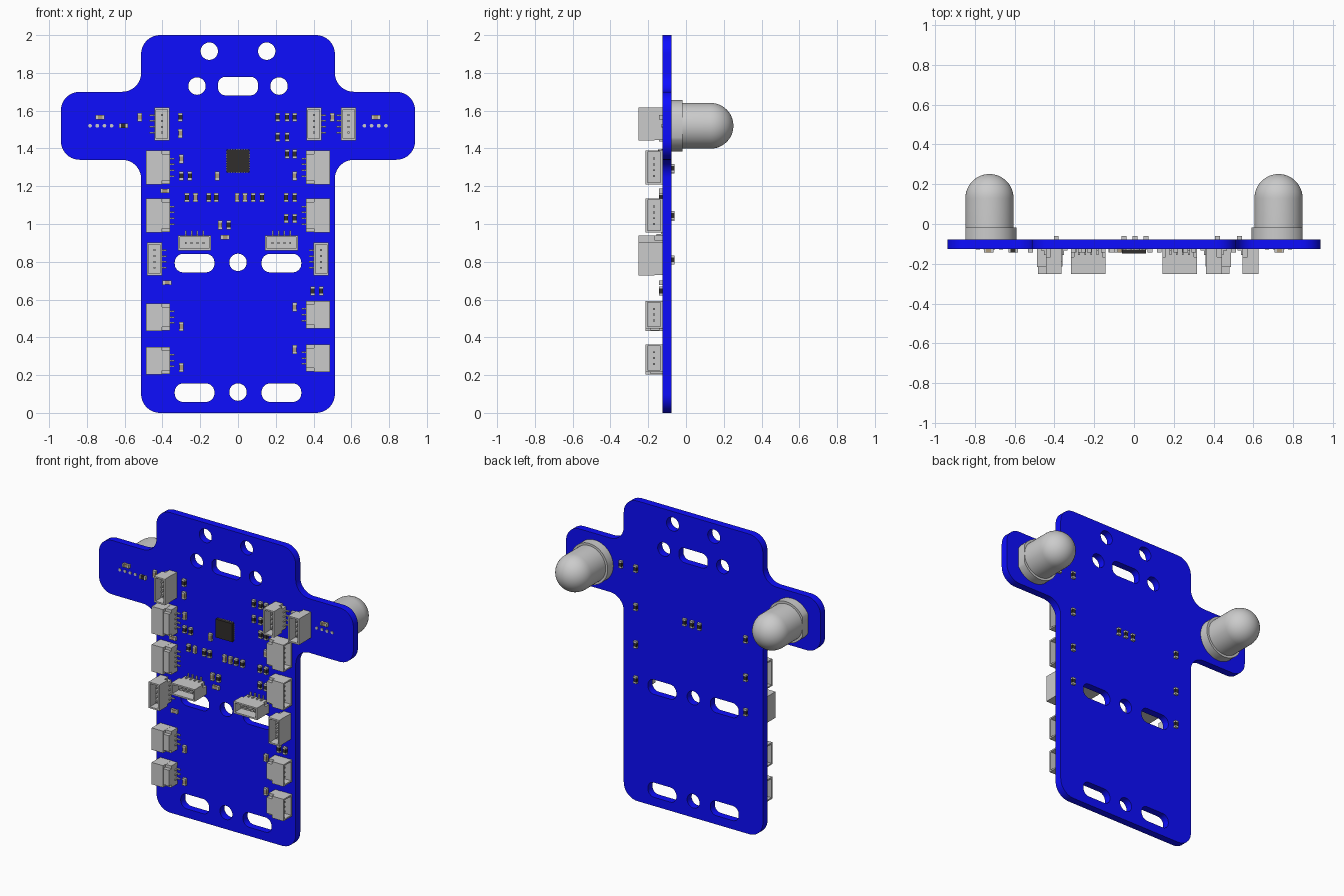
import bpy, bmesh, math
from mathutils import Matrix, Vector

if "Cube" in bpy.data.objects:
    bpy.data.objects.remove(bpy.data.objects["Cube"])

FRONT, BACK = -0.125, -0.077          # board faces along y


def material(name, color):
    m = bpy.data.materials.new(name)
    m.diffuse_color = (*color, 1)
    m.use_nodes = True
    m.node_tree.nodes["Principled BSDF"].inputs["Base Color"].default_value = m.diffuse_color
    return m


blue = material("board_blue", (0.004, 0.004, 1.0))
black = material("chip_black", (0.03, 0.027, 0.025))
tan = material("capacitor_tan", (0.42, 0.33, 0.2))


def box(bm, c, s):
    r = bmesh.ops.create_cube(bm, size=1, matrix=Matrix.Translation(c) @ Matrix.Diagonal((*s, 1)))
    return r["verts"]


def finish(bm, name, mat=None, matrix=None, smooth=False):
    bmesh.ops.recalc_face_normals(bm, faces=bm.faces[:])
    me = bpy.data.meshes.new(name)
    bm.to_mesh(me)
    bm.free()
    ob = bpy.data.objects.new(name, me)
    bpy.context.collection.objects.link(ob)
    if mat:
        me.materials.append(mat)
    if matrix:
        ob.matrix_world = matrix
    if smooth:
        smooth_by_angle(ob)
    return ob


def smooth_by_angle(ob):
    bpy.ops.object.select_all(action='DESELECT')
    ob.select_set(True)
    bpy.context.view_layer.objects.active = ob
    bpy.ops.object.shade_smooth_by_angle(angle=math.radians(35))


# --- Board: rounded outline and holes as one filled 2D curve ---
def rounded(points, r, n=10):
    out = []
    pts = [Vector(p) for p in points]
    for i, p in enumerate(pts):
        a = (pts[i - 1] - p).normalized()
        b = (pts[(i + 1) % len(pts)] - p).normalized()
        for k in range(n + 1):
            t = math.pi / 2 * k / n
            out.append(p + r * (a + b) - r * (math.cos(t) * b + math.sin(t) * a))
    return out


def slot(x, z, w, h, r):
    return rounded([(x - w, z - h), (x + w, z - h), (x + w, z + h), (x - w, z + h)], r)


half = [(0.513, 0), (0.513, 1.34), (0.938, 1.34), (0.938, 1.70), (0.513, 1.70), (0.513, 2.0)]
loops = [rounded(half + [(-x, z) for x, z in reversed(half)], 0.1)]
circles = [(-0.152, 1.915), (0.152, 1.915), (-0.217, 1.73), (0.217, 1.73), (0, 0.797), (0, 0.11)]
loops += [slot(x, z, 0.046, 0.046, 0.0459) for x, z in circles]
loops += [slot(0, 1.73, 0.106, 0.049, 0.04)]
loops += [slot(s * 0.23, z, 0.105, 0.049, 0.045) for s in (-1, 1) for z in (0.793, 0.107)]

cu = bpy.data.curves.new("circuit_board", 'CURVE')
cu.dimensions = '2D'
cu.fill_mode = 'BOTH'
cu.extrude = (BACK - FRONT) / 2
for loop in loops:
    sp = cu.splines.new('POLY')
    sp.points.add(len(loop) - 1)
    for pt, co in zip(sp.points, loop):
        pt.co = (co.x, co.y, 0, 1)
    sp.use_cyclic_u = True
board = bpy.data.objects.new("circuit_board", cu)
bpy.context.collection.objects.link(board)
board.location.y = (FRONT + BACK) / 2
board.rotation_euler.x = math.pi / 2
cu.materials.append(blue)
bpy.context.view_layer.objects.active = board
board.select_set(True)
bpy.ops.object.convert(target='MESH')
smooth_by_angle(board)

# --- Domed lamps on the back, flange flat facing outward, leads poking through the front ---
for side, label in ((-1, "left"), (1, "right")):
    place = Matrix.Translation((side * 0.726, 0, 1.52)) @ Matrix.Diagonal((side, 1, 1, 1))
    bm = bmesh.new()
    prof = [(0.121, BACK), (0.121, 0.13)]
    prof += [(0.121 * math.cos(t * math.pi / 24), 0.13 + 0.121 * math.sin(t * math.pi / 24)) for t in range(1, 13)]
    vs = [bm.verts.new((r, y, 0)) for r, y in prof]
    es = [bm.edges.new(p) for p in zip(vs, vs[1:])]
    bmesh.ops.spin(bm, geom=vs + es, cent=(0, 0, 0), axis=(0, 1, 0), angle=2 * math.pi, steps=48)
    bmesh.ops.remove_doubles(bm, verts=bm.verts[:], dist=1e-4)
    finish(bm, label + "_lamp_dome", None, place, True)

    bm = bmesh.new()
    flat = math.acos(0.121 / 0.136)
    arc = [flat + (2 * math.pi - 2 * flat) * i / 44 for i in range(45)]
    f = bm.faces.new([bm.verts.new((0.136 * math.cos(t), BACK, 0.136 * math.sin(t))) for t in arc])
    ext = bmesh.ops.extrude_face_region(bm, geom=[f])["geom"]
    bmesh.ops.translate(bm, vec=(0, 0.059, 0), verts=[g for g in ext if isinstance(g, bmesh.types.BMVert)])
    finish(bm, label + "_lamp_flange", None, place, True)

    bm = bmesh.new()
    for i in range(4):
        m = Matrix.Translation(((i - 1.5) * 0.038, FRONT, 0)) @ Matrix.Rotation(math.pi / 2, 4, 'X')
        bmesh.ops.create_cone(bm, cap_ends=True, segments=12, radius1=0.01, radius2=0.01, depth=0.008, matrix=m)
    finish(bm, label + "_lamp_leads", None, place)


# --- Connectors: local x along the pins, legs toward -y, z away from the board ---
def connector(name, x, z, v, L, W, H, n, side_entry):
    v, w = Vector(v), Vector((0, -1, 0))
    u = v.cross(w)
    mat = Matrix.Translation((x, FRONT, z)) @ Matrix((u, v, w)).transposed().to_4x4()
    bm = bmesh.new()
    rear, o = 0.042, Vector((0, 1, 0) if side_entry else (0, 0, 1))
    # open-fronted shell
    if side_entry:
        box(bm, (0, rear / 2, H / 2), (L, W - rear, H))
    else:
        box(bm, (0, 0, (H + rear) / 2), (L, W, H - rear))
    bm.normal_update()
    face = max(bm.faces, key=lambda f: f.normal.dot(o))
    bmesh.ops.inset_region(bm, faces=[face], thickness=0.014)
    new = bmesh.ops.extrude_discrete_faces(bm, faces=[face])["faces"][0]
    bmesh.ops.translate(bm, vec=o * -0.065, verts=new.verts[:])
    # narrower rear block with low end tabs
    if side_entry:
        box(bm, (0, (rear - W) / 2, H / 2), (L - 0.04, rear, H - 0.004))
        for s in (-1, 1):
            box(bm, (s * (L / 2 - 0.011), (rear - W) / 2, H * 0.35), (0.02, rear, H * 0.7))
    else:
        box(bm, (0, 0, rear / 2), (L - 0.03, W, rear))
        for s in (-1, 1):
            box(bm, (s * (L / 2 - 0.009), W * 0.15, rear / 2), (0.016, W * 0.7, rear))
    # contacts inside and bent legs outside
    for i in range(n):
        a = (i - (n - 1) / 2) * 0.031
        if side_entry:
            box(bm, (a, W / 2 - 0.045, H / 2), (0.01, 0.05, 0.01))
        else:
            box(bm, (a, 0, H - 0.045), (0.01, 0.01, 0.05))
        box(bm, (a, -W / 2 - 0.012, 0.004), (0.008, 0.026, 0.008))
        box(bm, (a, -W / 2 - 0.004, 0.016), (0.008, 0.008, 0.03))
    finish(bm, name, None, mat)


R, Lf, D = (1, 0, 0), (-1, 0, 0), (0, 0, -1)
upright = [(-0.403, 1.53, R), (0.402, 1.53, Lf), (0.586, 1.53, R), (-0.443, 0.815, Lf),
           (0.44, 0.815, R), (-0.23, 0.9, D), (0.23, 0.9, D)]
for i, (x, z, v) in enumerate(upright):
    connector(f"upright_connector_{i + 1}", x, z, v, 0.174, 0.08, 0.127, 4, False)
for s, zs in ((-1, (1.3, 1.046, 0.507, 0.277)), (1, (1.3, 1.046, 0.52, 0.29))):
    for i, z in enumerate(zs):
        L, n = (0.18, 4) if i < 2 else (0.146, 3)
        connector(f"{'left' if s < 0 else 'right'}_side_connector_{i + 1}", s * 0.423, z,
                  (s, 0, 0), L, 0.126, 0.09, n, True)

# --- Main chip with edge pads ---
bm = bmesh.new()
box(bm, (0, FRONT - 0.013, 1.333), (0.122, 0.022, 0.122))
finish(bm, "main_chip", black)
bm = bmesh.new()
for i in range(8):
    a = (i - 3.5) * 0.0135
    for s in (-1, 1):
        box(bm, (a, FRONT - 0.002, 1.333 + s * 0.059), (0.006, 0.006, 0.008))
        box(bm, (s * 0.059, FRONT - 0.002, 1.333 + a), (0.008, 0.006, 0.006))
finish(bm, "main_chip_pads")

# --- Small surface parts: (z, dark ones, tan ones) ---
upright_rows = [
    (1.565, (-0.305, 0.21, 0.26, 0.30), (-0.52, 0.5)), (1.48, (), (-0.305,)), (1.46, (0.21, 0.26), ()),
    (1.37, (0.26, 0.30), ()), (1.345, (), (-0.30,)), (1.255, (-0.255, -0.30), (-0.11, 0.30)),
    (1.14, (-0.27, -0.155, -0.115, 0.08, 0.127, 0.255, 0.30), (-0.225, -0.005, 0.037)),
    (1.03, (0.255, 0.30), ()), (0.995, (-0.05,), (-0.095,)), (0.645, (0.395, 0.44), ()),
    (0.56, (), (0.30,)), (0.457, (), (-0.30,)), (0.335, (), (0.30,)), (0.24, (), (-0.30,))]
flat_parts = [(-0.73, 1.565, 1), (0.73, 1.565, 1), (-0.607, 1.52, 0), (-0.386, 1.175, 1),
              (-0.375, 0.69, 1), (-0.068, 0.93, 1)]
back_parts = [(0.53, 1.55), (0.42, 1.55), (0.42, 1.295), (0.42, 1.045), (0.42, 0.81), (-0.39, 1.295),
              (-0.39, 1.04), (-0.39, 0.81), (-0.05, 1.29), (0.005, 1.29), (0.06, 1.29)]
parts = [(x, z, k, False, FRONT - 0.008) for z, dark, light in upright_rows
         for k, xs in ((0, dark), (1, light)) for x in xs]
parts += [(x, z, k, True, FRONT - 0.008) for x, z, k in flat_parts]
parts += [(x, z, 0, False, BACK + 0.006) for x, z in back_parts]

bodies, caps = (bmesh.new(), bmesh.new()), bmesh.new()
for x, z, kind, flat, y in parts:
    d = Vector((1, 0, 0) if flat else (0, 0, 1))
    for target, off, ln, w in ((bodies[kind], 0, 0.03, 0.022), (caps, -0.018, 0.011, 0.024), (caps, 0.018, 0.011, 0.024)):
        c = Vector((x, y, z)) + d * off
        box(target, c, (ln, w - 0.004, w) if flat else (w, w - 0.004, ln))
finish(bodies[0], "resistor_bodies", black)
finish(bodies[1], "capacitor_bodies", tan)
finish(caps, "small_part_end_caps")
